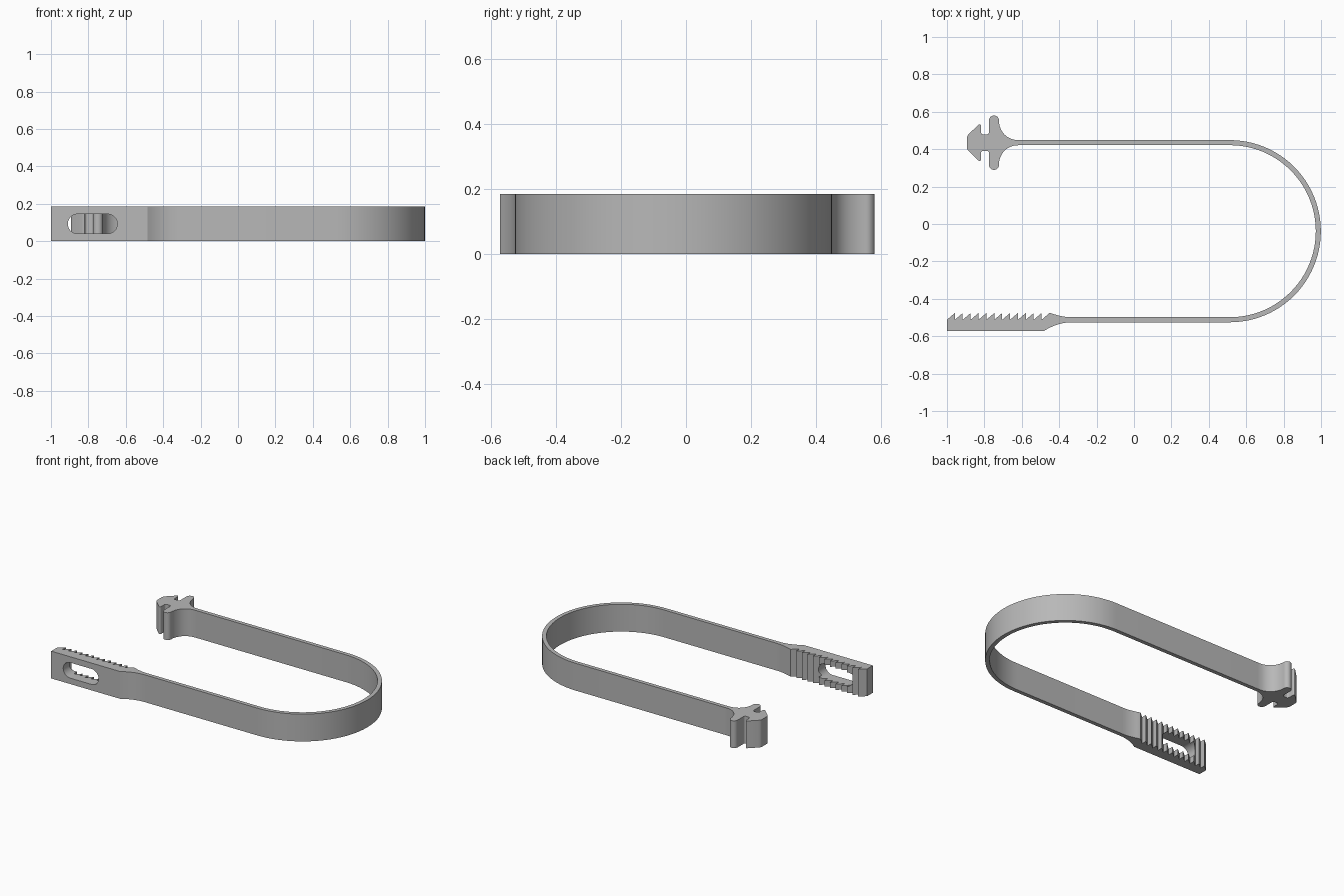
import bpy, bmesh
from math import sin, cos, radians

cube = bpy.data.objects.get("Cube")
if cube:
    bpy.data.objects.remove(cube)

HEIGHT = 0.185
HALF = 0.0135                       # half of the band thickness
ARM_BACK, ARM_FRONT = 0.435, -0.512  # centre lines of the two arms
BEND_X, BEND_Y = 0.512, (ARM_BACK + ARM_FRONT) / 2
BEND_R = (ARM_BACK - ARM_FRONT) / 2
HEAD_END, TAB_END = -0.61, -0.33     # where the band meets its ends

grey = bpy.data.materials.new("grey plastic")
grey.use_nodes = True
colour = (0.48, 0.48, 0.48, 1)
grey.diffuse_color = colour
grey.node_tree.nodes["Principled BSDF"].inputs["Base Color"].default_value = colour


def arc(cx, cy, r, start, end, steps=10):
    angles = [radians(start + (end - start) * i / steps) for i in range(steps + 1)]
    return [(cx + r * cos(a), cy + r * sin(a)) for a in angles]


def ease(p, q, c, steps=8):
    """Quadratic curve from p to q, pulled towards c."""
    ts = [i / steps for i in range(steps + 1)]
    return [tuple((1 - t) ** 2 * a + 2 * t * (1 - t) * b + t * t * d
                  for a, b, d in zip(p, c, q)) for t in ts]


def prism(name, outline, z0=0, z1=HEIGHT, seams=()):
    """Extrude a plan outline upwards, leaving the listed side faces open."""
    bm = bmesh.new()
    low = [bm.verts.new((x, y, z0)) for x, y in outline]
    high = [bm.verts.new((x, y, z1)) for x, y in outline]
    bm.faces.new(low)
    bm.faces.new(high)
    n = len(outline)
    for i in range(n):
        if i not in seams:
            j = (i + 1) % n
            bm.faces.new((low[i], low[j], high[j], high[i]))
    bmesh.ops.recalc_face_normals(bm, faces=bm.faces)
    mesh = bpy.data.meshes.new(name)
    bm.to_mesh(mesh)
    bm.free()
    mesh.materials.append(grey)
    obj = bpy.data.objects.new(name, mesh)
    bpy.context.collection.objects.link(obj)
    return obj


def activate(obj):
    bpy.ops.object.select_all(action='DESELECT')
    obj.select_set(True)
    bpy.context.view_layer.objects.active = obj


# Band: two straight arms joined by a half-round bend
def band_side(offset):
    bend = arc(BEND_X, BEND_Y, BEND_R + offset, -90, 90, 48)
    return ([(TAB_END, ARM_FRONT - offset)] + bend + [(HEAD_END, ARM_BACK + offset)])


outer, inner = band_side(HALF), band_side(-HALF)
band = prism("band", outer + inner[::-1],
             seams=(len(outer) - 1, 2 * len(outer) - 1))

# Locking head: half outline, mirrored across the arm's centre line
half = [(HEAD_END, HALF)]
half += ease((-0.635, HALF + 0.001), (-0.722, 0.105), (-0.708, 0.028))  # flare
half += arc(-0.7485, 0.119, 0.0265, 0, 180, 12)                         # crossbar tip
half += arc(-0.787, 0.056, 0.012, 0, -90, 5)                            # notch
half += arc(-0.806, 0.056, 0.012, -90, -180, 5)
half += arc(-0.826, 0.090, 0.008, 0, 130, 6)                            # barb tip
half += ease((-0.879, 0.050), (-0.893, 0.026), (-0.893, 0.038), 4)      # nose
head = prism("locking_head", [(x, ARM_BACK + y) for x, y in half]
             + [(x, ARM_BACK - y) for x, y in reversed(half)])

# Toothed tab: saw teeth facing the inside, flared into the band
TEETH, TAB_LEFT, PEAK_X = 13, -1.0, -0.452
VALLEY, PEAK, BASE = -0.512, -0.476, -0.573
pitch = (PEAK_X - TAB_LEFT) / TEETH
tab_outline = [(TAB_LEFT, BASE), (TAB_LEFT, VALLEY)]
for i in range(1, TEETH + 1):
    x = TAB_LEFT + i * pitch
    tab_outline.append((x, PEAK))
    if i < TEETH:
        tab_outline.append((x, VALLEY))
tab_outline += ease((-0.44, -0.478), (TAB_END, ARM_FRONT + HALF), (-0.385, ARM_FRONT + HALF))
tab_outline += ease((TAB_END, ARM_FRONT - HALF), (-0.483, BASE), (-0.41, ARM_FRONT - HALF))
tab = prism("toothed_tab", tab_outline)

# Rounded slot through the tab
slot = arc(-0.6975, 0.0925, 0.0525, -90, 90, 16) + arc(-0.8575, 0.0925, 0.0525, 90, 270, 16)
cutter = prism("slot_cutter", slot, -0.1, 0.1)
cutter.rotation_euler.x = radians(90)
cutter.location.y = -0.53
cutter.hide_render = True
cut = tab.modifiers.new("slot", 'BOOLEAN')
cut.operation = 'DIFFERENCE'
cut.solver = 'EXACT'
cut.object = cutter
activate(tab)
bpy.ops.object.modifier_apply(modifier=cut.name)
bpy.data.objects.remove(cutter)

for obj in (band, head, tab):
    activate(obj)
    bpy.ops.object.shade_smooth_by_angle(angle=radians(30))
